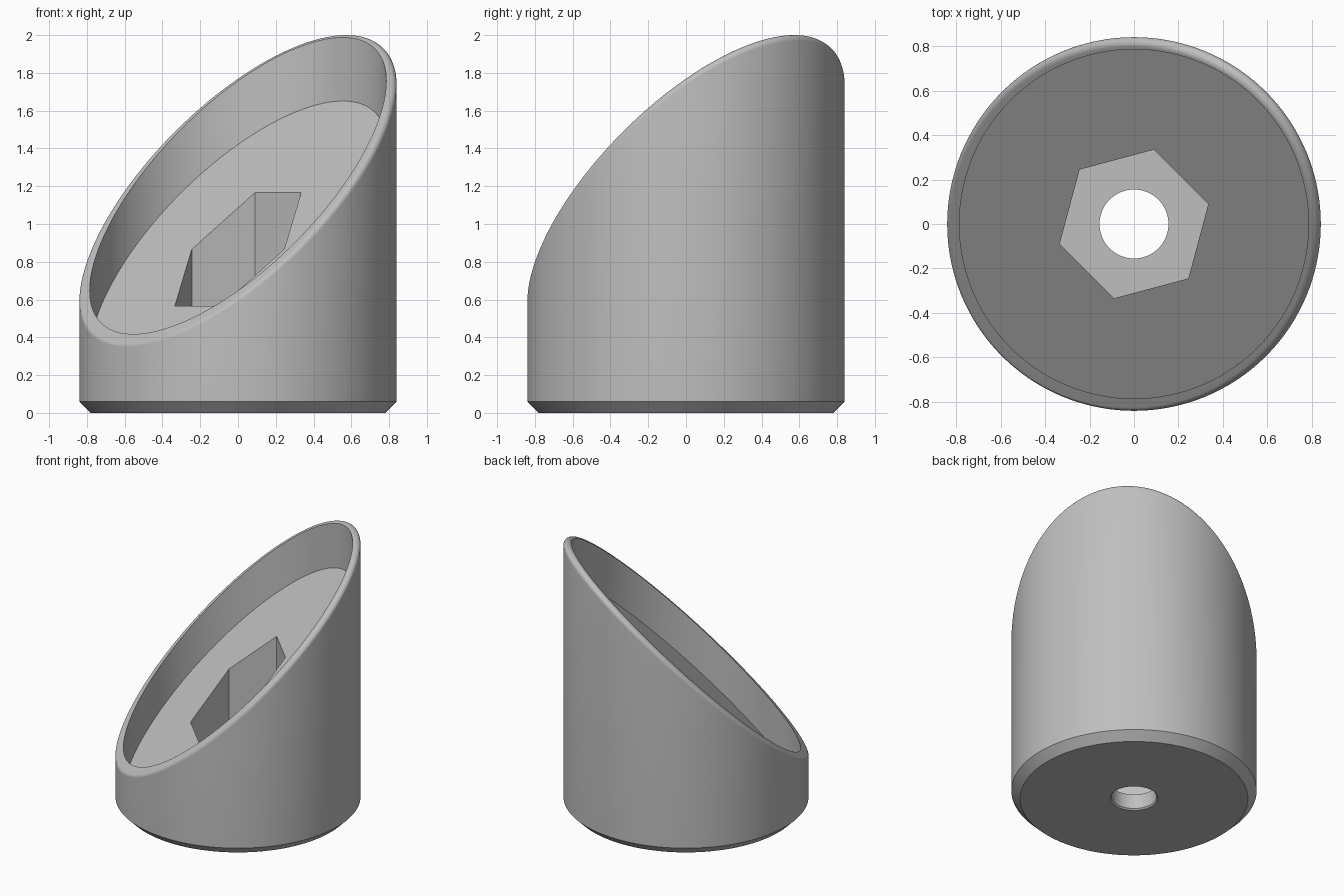
import bpy, bmesh, math
from mathutils import Vector

cube = bpy.data.objects.get("Cube")
if cube:
    bpy.data.objects.remove(cube, do_unlink=True)

STEPS = 144                     # sides of every ring
OUTER, POCKET = 0.84, 0.785     # wall and pocket radii
RIM_Z, FLOOR_Z = 1.2025, 0.866  # heights of the sloped planes on the axis
FILLET, ARC = 0.03, 10          # rounding of the rim
HEX_R, HEX_Z = 0.346, 0.12      # hexagonal socket
HOLE = 0.155
SLOPE_DIR = Vector((1, 1, 0)).normalized()
PLANE_N = (Vector((0, 0, 1)) - SLOPE_DIR).normalized()


def radial(a):
    return Vector((math.cos(a), math.sin(a), 0))


def flat(radius, z):
    """Level circle."""
    return lambda a: radial(a) * radius + Vector((0, 0, z))


def sloped(radius, z):
    """Circle in plan, lying on a 45 degree plane."""
    def point(a):
        p = radial(a) * radius
        p.z = z + p.dot(SLOPE_DIR)
        return p
    return point


def rounded(t):
    """Rolling-ball rounding between the wall and the sloped rim."""
    centre = sloped(OUTER - FILLET, RIM_Z - FILLET * math.sqrt(2))
    return lambda a: centre(a) + FILLET * radial(a).slerp(PLANE_N, t)


def hexagon(a):
    """Radius of the socket at an angle; corners start at 15 degrees."""
    d = (a - math.radians(15)) % math.radians(60) - math.radians(30)
    return HEX_R * math.cos(math.radians(30)) / math.cos(d)


# Section rings, from the underside hole around the body and back
rings = [flat(HOLE + 0.01, 0), flat(OUTER - 0.06, 0), flat(OUTER, 0.06)]
rings += [rounded(i / ARC) for i in range(ARC + 1)]
rings += [
    sloped(POCKET, RIM_Z),
    sloped(POCKET, FLOOR_Z),
    lambda a: sloped(hexagon(a), FLOOR_Z)(a),
    lambda a: flat(hexagon(a), HEX_Z)(a),
    flat(HOLE, HEX_Z),
    flat(HOLE, 0.01),
]

bm = bmesh.new()
angles = [math.tau * i / STEPS for i in range(STEPS)]
loops = [[bm.verts.new(ring(a)) for a in angles] for ring in rings]
for k, low in enumerate(loops):
    high = loops[(k + 1) % len(loops)]
    for i in range(STEPS):
        j = (i + 1) % STEPS
        bm.faces.new((low[i], low[j], high[j], high[i]))
bmesh.ops.recalc_face_normals(bm, faces=bm.faces)
mesh = bpy.data.meshes.new("slanted_cup")
bm.to_mesh(mesh)
bm.free()

# Single grey material
grey = bpy.data.materials.new("light grey")
grey.use_nodes = True
colour = (0.52, 0.52, 0.52, 1)
grey.diffuse_color = colour
grey.node_tree.nodes["Principled BSDF"].inputs["Base Color"].default_value = colour
mesh.materials.append(grey)

cup = bpy.data.objects.new("slanted_cup", mesh)
bpy.context.collection.objects.link(cup)
bpy.ops.object.select_all(action='DESELECT')
cup.select_set(True)
bpy.context.view_layer.objects.active = cup
bpy.ops.object.shade_smooth_by_angle(angle=math.radians(30))
